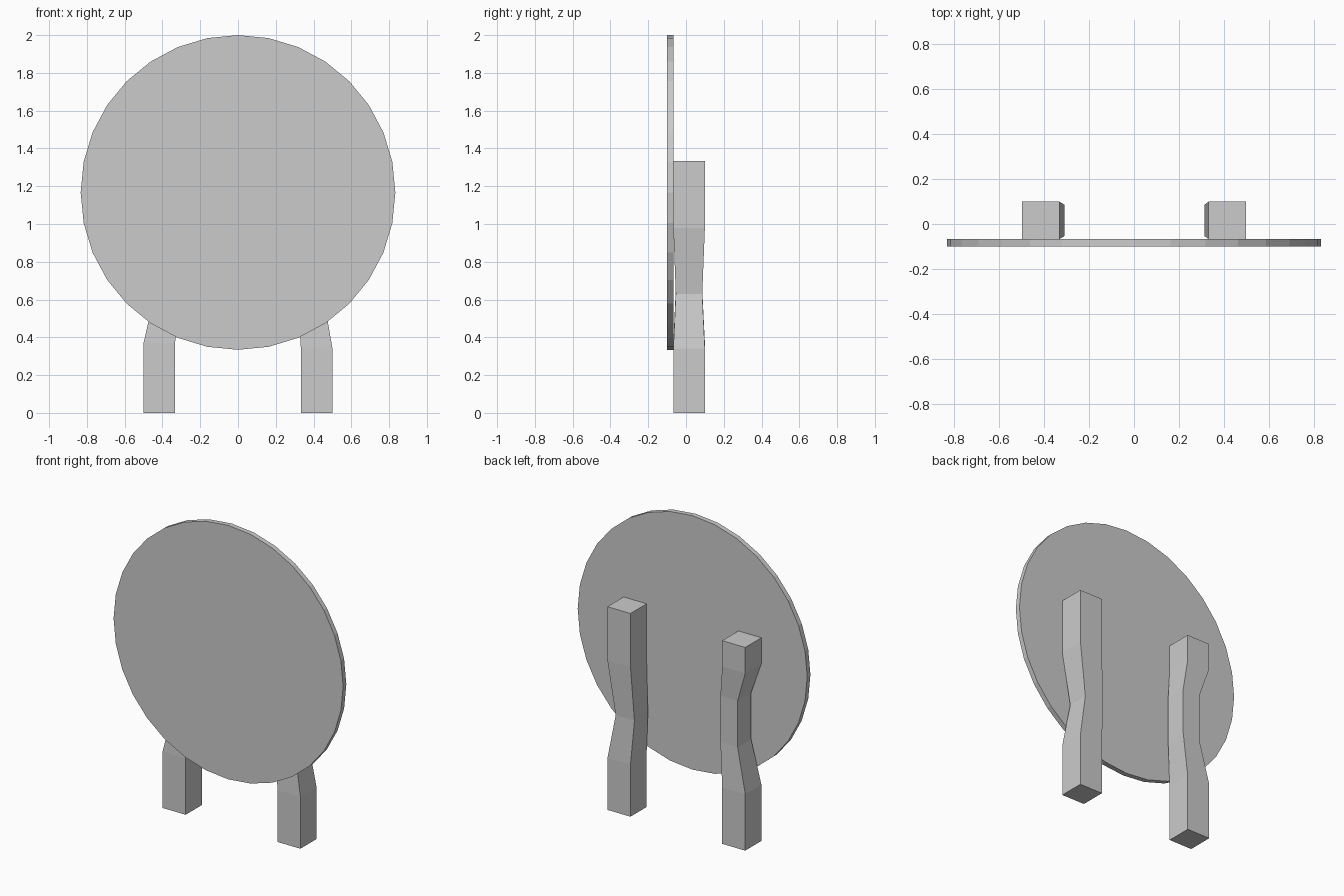
import bpy, bmesh, math

if "Cube" in bpy.data.objects:
    bpy.data.objects.remove(bpy.data.objects["Cube"])

FULL_Y = (-0.067, 0.1)
WAIST_Y = (-0.054, 0.086)


def post(name, side, sections):
    """Loft rectangular sections (z, inner x, outer x, y range) into a post."""
    bm = bmesh.new()
    rings = []
    for z, xi, xo, (y0, y1) in sections:
        a, b = sorted((side * xi, side * xo))
        rings.append([bm.verts.new((x, y, z))
                      for x, y in ((a, y0), (b, y0), (b, y1), (a, y1))])
    for lo, hi in zip(rings, rings[1:]):
        for i in range(4):
            j = (i + 1) % 4
            bm.faces.new((lo[i], lo[j], hi[j], hi[i]))
    bm.faces.new(rings[0][::-1])
    bm.faces.new(rings[-1])
    bmesh.ops.recalc_face_normals(bm, faces=bm.faces)
    mesh = bpy.data.meshes.new(name)
    bm.to_mesh(mesh)
    bm.free()
    bpy.context.collection.objects.link(bpy.data.objects.new(name, mesh))


def full(z):
    return (z, 0.333, 0.5, FULL_Y)


# Round flat board
bpy.ops.mesh.primitive_cylinder_add(vertices=32, radius=0.833, depth=0.033,
                                    location=(0, -0.0835, 1.167),
                                    rotation=(math.pi / 2, 0, 0))
bpy.context.object.name = "round_board"

# Right post: one notch at the waist
post("right_post", 1, [full(0), full(0.34), (0.63, 0.314, 0.45, WAIST_Y),
                       full(0.98), full(1.333)])

# Left post: long worn waist
post("left_post", -1, [full(0), full(0.37), (0.655, 0.31, 0.435, WAIST_Y),
                       (0.96, 0.31, 0.435, WAIST_Y), full(1.163), full(1.333)])
